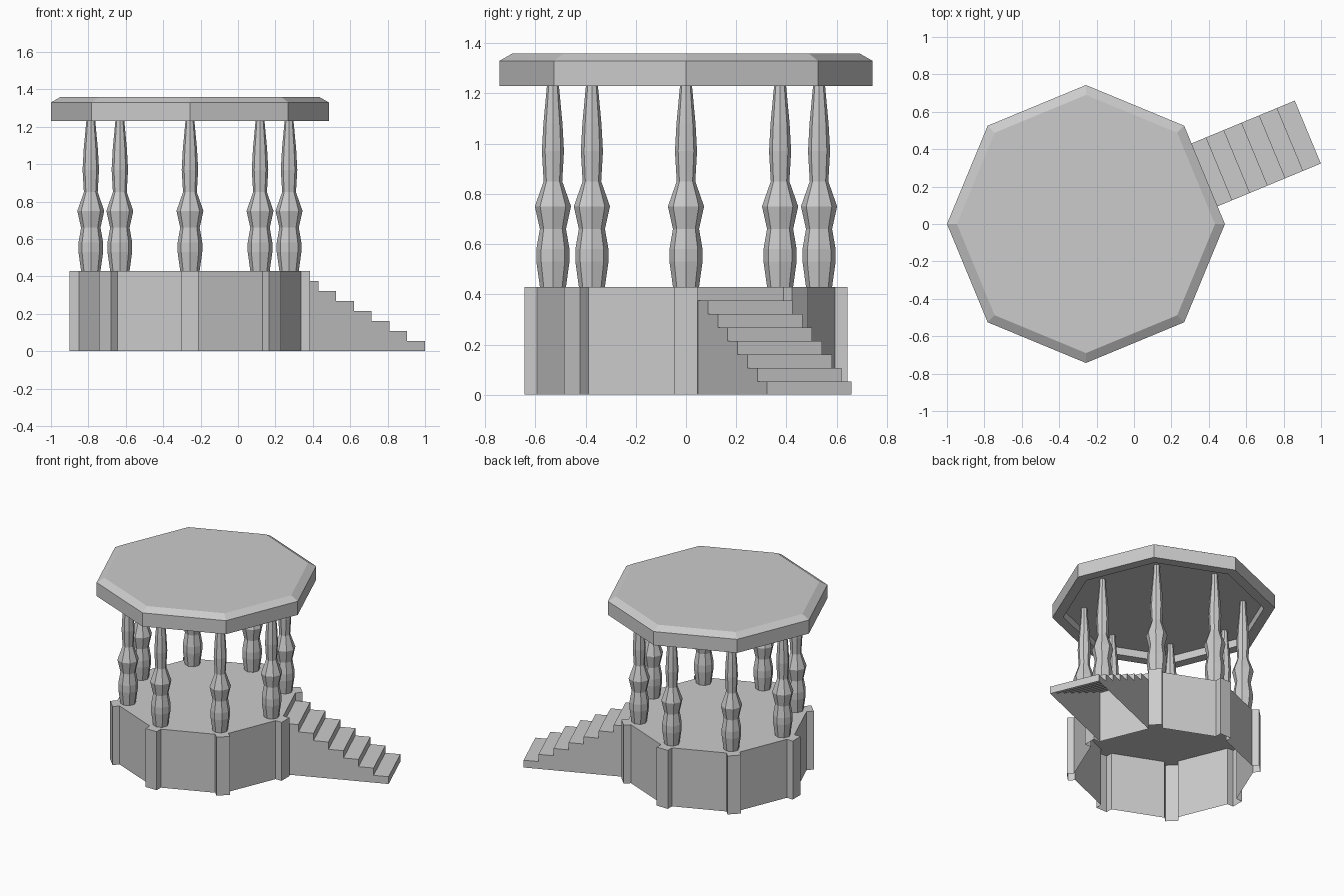
import bpy, bmesh
from math import sin, cos, pi
from mathutils import Matrix, Vector

if "Cube" in bpy.data.objects:
    bpy.data.objects.remove(bpy.data.objects["Cube"])

CENTRE = Matrix.Translation((-0.257, 0, 0))
EIGHTH = pi / 4


def finish(name, bm, matrix=CENTRE):
    bmesh.ops.recalc_face_normals(bm, faces=bm.faces)
    me = bpy.data.meshes.new(name)
    bm.to_mesh(me)
    bm.free()
    ob = bpy.data.objects.new(name, me)
    bpy.context.collection.objects.link(ob)
    ob.matrix_world = matrix
    return ob


def loft(bm, loops, cap_start=False, cap_end=False):
    rings = [[bm.verts.new(p) for p in loop] for loop in loops]
    for a, b in zip(rings, rings[1:]):
        n = len(a)
        for i in range(n):
            j = (i + 1) % n
            bm.faces.new((a[i], a[j], b[j], b[i]))
    if cap_start:
        bm.faces.new(rings[0][::-1])
    if cap_end:
        bm.faces.new(rings[-1])


def octagon(r, z):
    return [(r * cos(i * EIGHTH), r * sin(i * EIGHTH), z) for i in range(8)]


# Hollow platform: octagon with a square pilaster at each corner, open below
def platform_outline(z):
    outer, wall, half = 0.643, 0.613 - 0.0186, 0.045
    pts = []
    for i in range(8):
        turn = Matrix.Rotation(i * EIGHTH, 3, 'Z')
        for x, y in ((wall, -half), (outer, -half), (outer, half), (wall, half)):
            pts.append(turn @ Vector((x, y, z)))
    return pts


bm = bmesh.new()
loft(bm, [platform_outline(0), platform_outline(0.43)], cap_end=True)
finish("platform", bm)

# Roof slab: bevelled top, recessed ceiling below
bm = bmesh.new()
loft(bm, [octagon(r, z) for r, z in
          ((0.67, 1.285), (0.67, 1.23), (0.743, 1.23), (0.743, 1.33), (0.69, 1.36))],
     cap_start=True, cap_end=True)
finish("roof", bm)

# Turned eight-sided columns
column_profile = ((0.052, 0.43), (0.066, 0.53), (0.066, 0.58), (0.052, 0.66),
                  (0.072, 0.75), (0.037, 0.85), (0.044, 0.97), (0.038, 1.08),
                  (0.024, 1.23), (0.022, 1.285))
for i in range(8):
    bm = bmesh.new()
    loft(bm, [octagon(r, z) for r, z in column_profile])
    place = Matrix.Rotation(i * EIGHTH, 4, 'Z') @ Matrix.Translation((0.53, 0, 0))
    finish(f"column_{i + 1}", bm, CENTRE @ place)

# Stairs on one side of the platform, open below
STEPS, RISE, END, WALL, HALF = 7, 0.0535, 1.284, 0.566, 0.182
run = (END - WALL) / STEPS
profile = [(END, 0)]
for k in range(STEPS):
    z = (k + 1) * RISE
    profile += [(END - k * run, z), (END - (k + 1) * run, z)]
profile.append((WALL, 0))
bm = bmesh.new()
left = [bm.verts.new((d, -HALF, z)) for d, z in profile]
right = [bm.verts.new((d, HALF, z)) for d, z in profile]
bm.faces.new(left)
bm.faces.new(right[::-1])
for i in range(len(profile) - 2):
    bm.faces.new((left[i], right[i], right[i + 1], left[i + 1]))
finish("stairs", bm, CENTRE @ Matrix.Rotation(pi / 8, 4, 'Z'))
